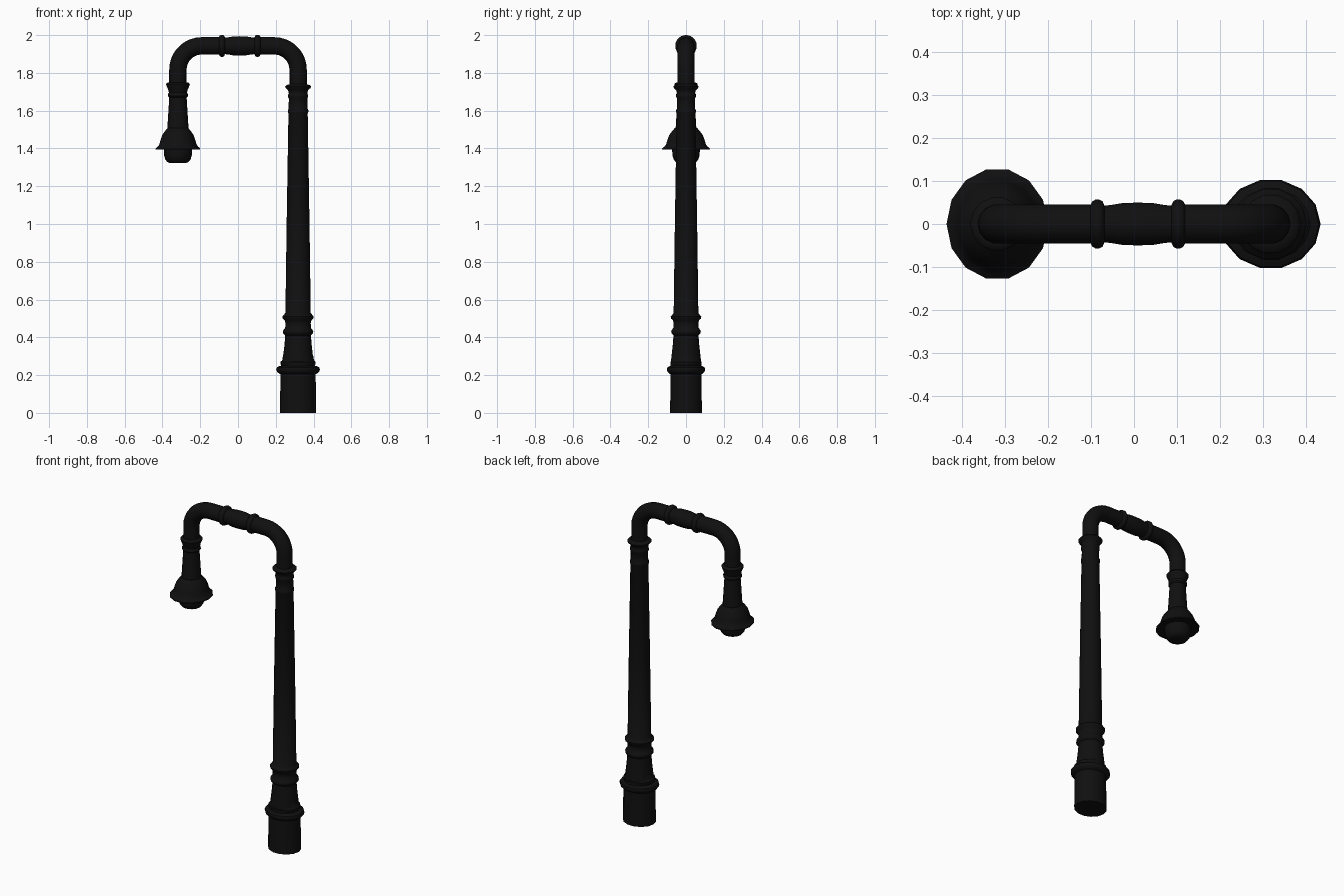
import bpy, bmesh, math
from mathutils import Vector

SIDES = 14
AXIS = 0.318      # distance of post and lamp from the middle
TOP = 1.943       # height of the arm centre line

iron = bpy.data.materials.new("black_iron")
iron.diffuse_color = (0.005, 0.005, 0.005, 1)


def skin(name, stations):
    """Skin a closed tube; each station is (centre, direction, in-plane radius, y radius)."""
    bm = bmesh.new()
    rings = []
    for c, d, ra, ry in stations:
        d = Vector(d).normalized()
        y = Vector((0, 1, 0))
        u = y.cross(d)
        rings.append([bm.verts.new(Vector(c) + u * ra * math.cos(a) + y * ry * math.sin(a))
                      for a in (2 * math.pi * i / SIDES for i in range(SIDES))])
    for lo, hi in zip(rings, rings[1:]):
        for i in range(SIDES):
            j = (i + 1) % SIDES
            bm.faces.new((lo[i], lo[j], hi[j], hi[i]))
    bm.faces.new(rings[0][::-1])
    bm.faces.new(rings[-1])
    bmesh.ops.recalc_face_normals(bm, faces=bm.faces)
    me = bpy.data.meshes.new(name)
    bm.to_mesh(me)
    bm.free()
    ob = bpy.data.objects.new(name, me)
    bpy.context.collection.objects.link(ob)
    me.materials.append(iron)
    bpy.ops.object.select_all(action='DESELECT')
    ob.select_set(True)
    bpy.context.view_layer.objects.active = ob
    bpy.ops.object.shade_smooth_by_angle(angle=math.radians(42))
    return ob


def turned(name, x, profile, y_scale=1.0):
    """Upright turned part from (radius, height) points."""
    return skin(name, [((x, 0, z), (0, 0, 1), r, r * y_scale) for r, z in profile])


# Slightly oval foot and its collar
turned("post_base", AXIS, [
    (0.096, 0), (0.093, 0.205), (0.100, 0.208), (0.112, 0.218), (0.116, 0.230),
    (0.112, 0.241), (0.098, 0.248), (0.088, 0.250), (0.093, 0.260), (0.093, 0.270),
    (0.084, 0.278), (0.079, 0.31)], 0.9)

# Tapering post with turned rings
turned("post_shaft", AXIS, [
    (0.085, 0.24), (0.080, 0.29), (0.072, 0.36), (0.068, 0.410), (0.078, 0.420),
    (0.081, 0.430), (0.076, 0.441), (0.068, 0.450), (0.067, 0.475), (0.071, 0.490),
    (0.082, 0.500), (0.083, 0.510), (0.074, 0.520), (0.067, 0.530), (0.0605, 1.0),
    (0.051, 1.585), (0.054, 1.592), (0.054, 1.603), (0.050, 1.610), (0.049, 1.665),
    (0.053, 1.672), (0.053, 1.683), (0.049, 1.690), (0.053, 1.708), (0.066, 1.720),
    (0.069, 1.728), (0.062, 1.735), (0.046, 1.740)])

# Arm: two quarter bends joined by a ringed straight with a swollen middle
R, T = 0.125, 0.046
bend = [math.radians(a) for a in range(0, 91, 10)]
arm = [((-AXIS, 0, 1.72), (0, 0, 1), T, T)]
for a in bend:
    arm.append(((-AXIS + R * (1 - math.cos(a)), 0, TOP - R + R * math.sin(a)),
                (math.sin(a), 0, math.cos(a)), T, T))
ring = [(-0.016, 0.046), (-0.012, 0.054), (-0.005, 0.058),
        (0.005, 0.058), (0.012, 0.054), (0.016, 0.044)]
swell = [(-0.064, 0.045), (-0.035, 0.050), (0, 0.051), (0.035, 0.050), (0.064, 0.045)]
straight = ([(-0.085 + o, r) for o, r in ring] + [(0.009 + o, r) for o, r in swell]
            + [(0.103 - o, r) for o, r in ring[::-1]])
arm += [((x, 0, TOP), (1, 0, 0), r, r) for x, r in straight]
for a in bend:
    arm.append(((AXIS - R + R * math.sin(a), 0, TOP - R + R * math.cos(a)),
                (math.cos(a), 0, -math.sin(a)), T, T))
arm.append(((AXIS, 0, 1.72), (0, 0, -1), T, T))
skin("arm", arm)

# Lamp neck with its flared cup
turned("lamp_neck", -AXIS, [
    (0.058, 1.48), (0.056, 1.51), (0.046, 1.670), (0.053, 1.677), (0.053, 1.687),
    (0.048, 1.695), (0.052, 1.712), (0.060, 1.730), (0.063, 1.740), (0.058, 1.747),
    (0.046, 1.750)])

# Bell-shaped shade with thin rim
turned("lamp_shade", -AXIS, [
    (0.070, 1.402), (0.100, 1.396), (0.118, 1.394), (0.118, 1.400), (0.106, 1.410),
    (0.098, 1.422), (0.092, 1.445), (0.083, 1.470), (0.070, 1.490), (0.055, 1.508)], 1.1)

# Rounded bulb
turned("lamp_bulb", -AXIS, [
    (0.040, 1.322), (0.056, 1.328), (0.067, 1.342), (0.073, 1.362), (0.075, 1.385),
    (0.075, 1.41)])
